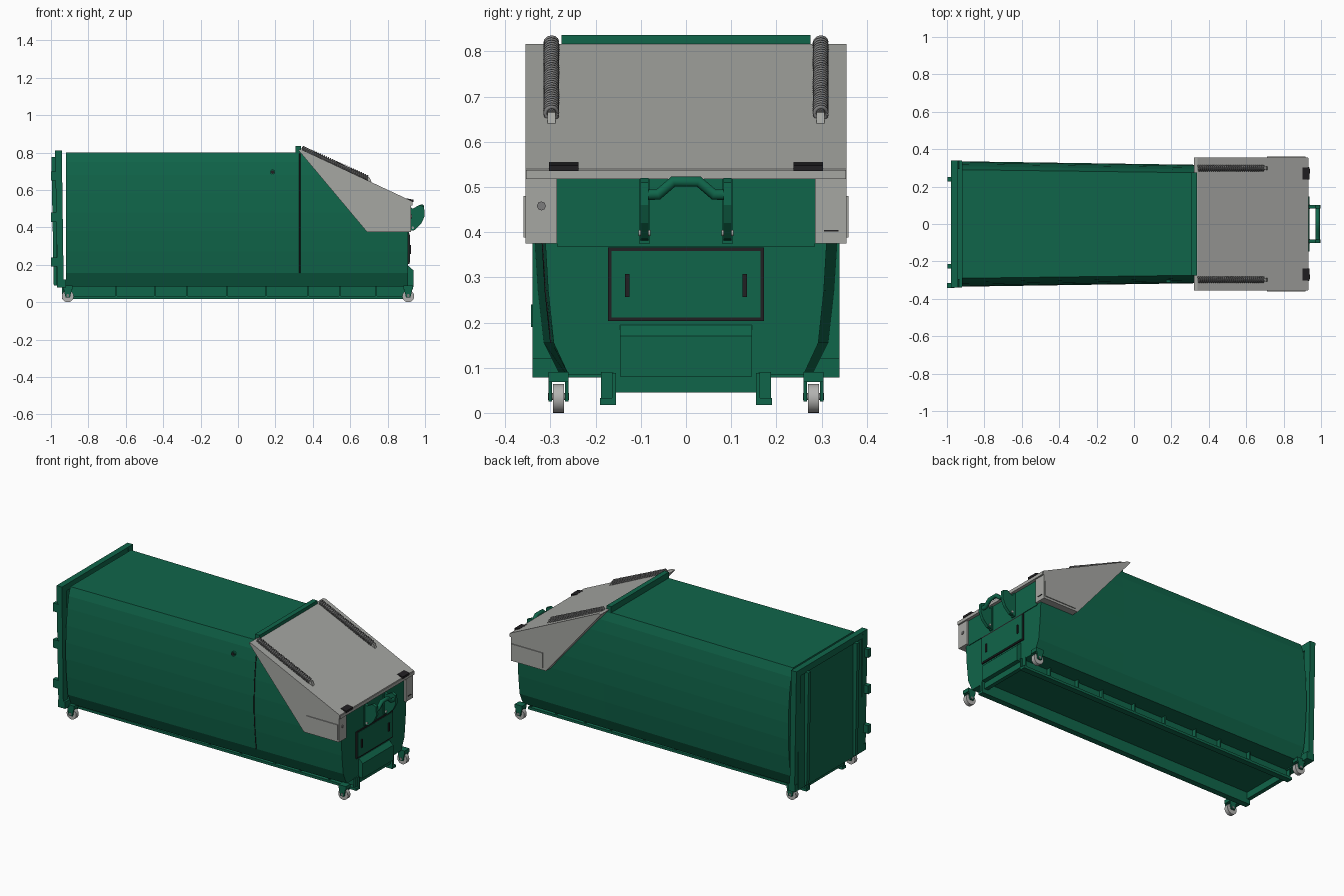
import bpy, bmesh, math
from mathutils import Vector

cube = bpy.data.objects.get("Cube")
if cube:
    bpy.data.objects.remove(cube, do_unlink=True)


def material(name, rgb):
    m = bpy.data.materials.new(name)
    m.use_nodes = True
    m.diffuse_color = (*rgb, 1)
    m.node_tree.nodes["Principled BSDF"].inputs["Base Color"].default_value = (*rgb, 1)
    return m


GREEN = material("container green", (0.005, 0.13, 0.068))
GREY = material("hood grey", (0.38, 0.385, 0.365))
STEEL = material("spring steel", (0.2, 0.2, 0.2))
WHEEL = material("wheel grey", (0.45, 0.45, 0.44))
BLACK = material("black trim", (0.015, 0.014, 0.016))


def finish(name, bm, mat, smooth=False):
    bmesh.ops.recalc_face_normals(bm, faces=bm.faces)
    me = bpy.data.meshes.new(name)
    bm.to_mesh(me)
    bm.free()
    me.materials.append(mat)
    ob = bpy.data.objects.new(name, me)
    bpy.context.collection.objects.link(ob)
    if smooth:
        bpy.ops.object.select_all(action="DESELECT")
        ob.select_set(True)
        bpy.context.view_layer.objects.active = ob
        bpy.ops.object.shade_smooth_by_angle(angle=math.radians(35))
    return ob


def loft(name, rings, mat):
    """Skin a list of closed rings and cap both ends."""
    bm = bmesh.new()
    loops = [[bm.verts.new(p) for p in ring] for ring in rings]
    n = len(loops[0])
    for a, b in zip(loops, loops[1:]):
        for i in range(n):
            j = (i + 1) % n
            bm.faces.new((a[i], a[j], b[j], b[i]))
    bm.faces.new(loops[0])
    bm.faces.new(loops[-1])
    return finish(name, bm, mat)


def prism(name, profile, y0, y1, mat):
    """Extrude a side profile (x, z) across y."""
    return loft(name, [[(x, y, z) for x, z in profile] for y in (y0, y1)], mat)


def box(name, x0, x1, y0, y1, z0, z1, mat):
    return prism(name, [(x0, z0), (x1, z0), (x1, z1), (x0, z1)], y0, y1, mat)


def cylinder(name, centre, radius, depth, mat, segments=24):
    """Cylinder with its axle along y."""
    rings = [[(centre[0] + radius * math.cos(t * math.tau / segments), centre[1] + s * depth / 2,
               centre[2] + radius * math.sin(t * math.tau / segments)) for t in range(segments)]
             for s in (-1, 1)]
    ob = loft(name, rings, mat)
    ob.data.shade_smooth()
    bpy.ops.object.select_all(action="DESELECT")
    ob.select_set(True)
    bpy.context.view_layer.objects.active = ob
    bpy.ops.object.shade_smooth_by_angle(angle=math.radians(35))
    return ob


def tube(name, points, radius, mat, resolution=2):
    cu = bpy.data.curves.new(name, "CURVE")
    cu.dimensions = "3D"
    cu.bevel_depth = radius
    cu.bevel_resolution = resolution
    cu.use_fill_caps = True
    sp = cu.splines.new("POLY")
    sp.points.add(len(points) - 1)
    for p, co in zip(sp.points, points):
        p.co = (*co, 1)
    ob = bpy.data.objects.new(name, cu)
    bpy.context.collection.objects.link(ob)
    cu.materials.append(mat)
    bpy.ops.object.select_all(action="DESELECT")
    ob.select_set(True)
    bpy.context.view_layer.objects.active = ob
    bpy.ops.object.convert(target="MESH")
    return ob


# Tapered container hull with bulging sides, cut to a slope under the hood
half = [(0.28, 0.085), (0.315, 0.155), (0.328, 0.27), (0.335, 0.38), (0.335, 0.48),
        (0.33, 0.58), (0.32, 0.68), (0.308, 0.75), (0.29, 0.80)]
section = half + [(-y, z) for y, z in reversed(half)]
hull = loft("container_hull", [[(x, y * s, z) for y, z in section]
                               for x, s in ((-0.92, 1), (0.33, 0.945), (0.91, 0.93))], GREEN)
bm = bmesh.new()
bm.from_mesh(hull.data)
cut = bmesh.ops.bisect_plane(bm, geom=bm.verts[:] + bm.edges[:] + bm.faces[:], clear_outer=True,
                             plane_co=(0.33, 0, 0.80), plane_no=(0.275, 0, 0.58))
bmesh.ops.holes_fill(bm, edges=[e for e in bm.edges if e.is_boundary], sides=0)
bmesh.ops.recalc_face_normals(bm, faces=bm.faces)
bm.to_mesh(hull.data)
bm.free()

# Seam strip and port on the front side
tube("side_seam", [(0.33, -y * 0.945, z) for y, z in half[1:]], 0.003, BLACK, 0)
cylinder("side_port", (0.185, -0.306, 0.695), 0.014, 0.012, GREEN)
cylinder("side_port_cap", (0.185, -0.311, 0.695), 0.009, 0.006, BLACK)

# Discharge door, slightly tilted, with a raised rim
prism("door_panel", [(-0.97, 0.09), (-0.945, 0.09), (-0.95, 0.79), (-0.97, 0.79)], -0.31, 0.31, GREEN)
for s in (-1, 1):
    prism("door_frame_post", [(-0.965, 0.08), (-0.932, 0.08), (-0.942, 0.81), (-0.978, 0.81)],
          s * 0.295, s * 0.34, GREEN)
prism("door_frame_top", [(-0.977, 0.77), (-0.942, 0.77), (-0.942, 0.81), (-0.978, 0.81)],
      -0.34, 0.34, GREEN)
box("door_frame_bottom", -0.968, -0.92, -0.34, 0.34, 0.078, 0.12, GREEN)
for y in (-0.225, 0.24):
    prism("door_lock_bar", [(-0.985, 0.09), (-0.965, 0.09), (-0.965, 0.775), (-0.998, 0.775)],
          y - 0.012, y + 0.012, GREEN)
for z in (0.19, 0.43, 0.65):
    box("door_hinge", -1.0, -0.96, -0.343, -0.315, z, z + 0.05, GREEN)

# Channel rails with stiffening ribs
for s in (-1, 1):
    box("rail_web", -0.94, 0.925, s * 0.155, s * 0.164, 0.018, 0.088, GREEN)
    box("rail_flange", -0.94, 0.925, s * 0.155, s * 0.19, 0.018, 0.033, GREEN)
    for x in (-0.93, -0.65, -0.445, -0.275, -0.06, 0.15, 0.375, 0.545, 0.74, 0.91):
        box("rail_rib", x - 0.004, x + 0.004, s * 0.16, s * 0.188, 0.03, 0.09, GREEN)
for x in (-0.93, 0.9):
    box("cross_member", x - 0.012, x + 0.012, -0.16, 0.16, 0.045, 0.09, GREEN)

# Castors with fork plates
for x, d in ((-0.91, 1), (0.91, -1)):
    for s in (-1, 1):
        y = s * 0.282
        cylinder("castor_wheel", (x, y, 0.032), 0.032, 0.024, WHEEL)
        cylinder("castor_axle", (x, y, 0.036), 0.008, 0.046, STEEL, 12)
        box("castor_mount", x - 0.025, x + 0.025, y - 0.022, y + 0.022, 0.068, 0.09, GREEN)
        for k in (-1, 1):
            prism("castor_fork", [(x - 0.025, 0.085), (x + 0.025, 0.085),
                                  (x + 0.012, 0.025), (x - 0.012, 0.025)],
                  y + k * 0.014, y + k * 0.022, GREEN)

# End plate: service panel, its black frame, handles and lower box
box("end_plate", 0.9, 0.914, -0.285, 0.285, 0.368, 0.525, GREEN)
box("panel_frame", 0.905, 0.917, -0.173, 0.173, 0.203, 0.366, BLACK)
box("service_panel", 0.905, 0.919, -0.165, 0.165, 0.211, 0.358, GREEN)
for y in (-0.13, 0.13):
    box("panel_handle", 0.91, 0.924, y - 0.005, y + 0.005, 0.257, 0.307, BLACK)
prism("lower_bumper", [(0.9, 0.08), (0.938, 0.08), (0.938, 0.17), (0.912, 0.194), (0.9, 0.194)],
      -0.146, 0.146, GREEN)

# Hitch: two cheek plates and a bent lifting bar
for s in (-1, 1):
    prism("hitch_plate", [(0.91, 0.38), (0.945, 0.385), (0.98, 0.42), (0.998, 0.46), (0.995, 0.51),
                          (0.97, 0.52), (0.935, 0.5), (0.91, 0.515)], s * 0.083, s * 0.101, GREEN)
    tube("hitch_pin", [(0.935, s * 0.079, 0.398), (0.935, s * 0.105, 0.398)], 0.007, GREY)
    box("hitch_mount", 0.91, 0.922, s * 0.08, s * 0.104, 0.375, 0.52, GREEN)
tube("hitch_bar", [(0.982, y, z) for y, z in
                   ((-0.1, 0.483), (-0.062, 0.483), (-0.028, 0.512),
                    (0.028, 0.512), (0.062, 0.483), (0.1, 0.483))], 0.0125, GREEN, 3)

# Hood: sloping lid, side cheeks and lip
prism("hood_lid", [(0.322, 0.816), (0.34, 0.816), (0.93, 0.54), (0.93, 0.522), (0.34, 0.795)],
      -0.355, 0.355, GREY)
box("hood_lip", 0.915, 0.934, -0.354, 0.354, 0.518, 0.537, GREY)
for s in (-1, 1):
    prism("hood_cheek", [(0.322, 0.814), (0.34, 0.814), (0.925, 0.535), (0.925, 0.375), (0.69, 0.375)],
          s * 0.285, s * 0.355, GREY)
    box("hood_side_plate", 0.71, 0.918, s * 0.354, s * 0.36, 0.388, 0.48, GREY)
    prism("lid_hinge", [(0.9, 0.555), (0.9, 0.545), (0.938, 0.535), (0.938, 0.548)],
          s * 0.238, s * 0.303, BLACK)
box("cheek_slot", 0.92, 0.928, 0.305, 0.337, 0.401, 0.405, BLACK)
tube("cheek_lock", [(0.92, -0.32, 0.458), (0.929, -0.32, 0.458)], 0.01, STEEL)
box("hood_top_bar", 0.308, 0.338, -0.276, 0.276, 0.795, 0.836, GREEN)

# Coil springs lying along the lid
start, end = Vector((0.343, 0, 0.82)), Vector((0.695, 0, 0.661))
axis = (end - start).normalized()
side = Vector((0, 1, 0))
up = axis.cross(side)
turns, steps = 32, 12
for s in (-1, 1):
    coil = []
    for i in range(turns * steps + 1):
        a = math.tau * i / steps
        coil.append(start.lerp(end, i / (turns * steps)) + side * (s * 0.298)
                    + 0.0135 * (side * math.cos(a) + up * math.sin(a)))
    tube("lid_spring", coil, 0.0045, STEEL, 1)
    core = side * (s * 0.298)
    tube("spring_core", [start + core, end + core], 0.010, STEEL)
    prism("spring_tab", [(0.69, 0.668), (0.705, 0.665), (0.715, 0.64), (0.695, 0.64)],
          s * 0.289, s * 0.307, GREY)
